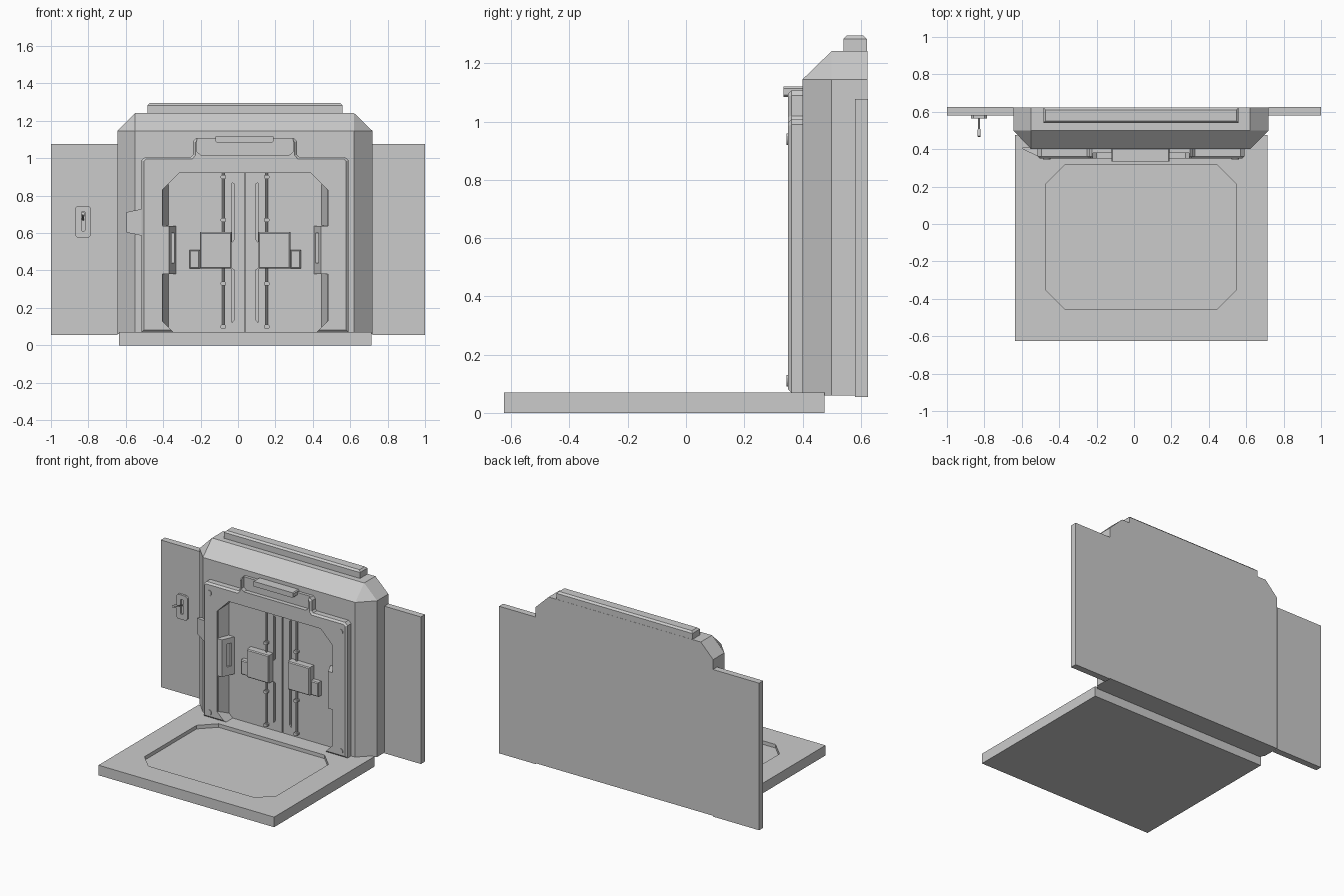
import bpy, bmesh, math
from mathutils import Vector

if "Cube" in bpy.data.objects:
    bpy.data.objects.remove(bpy.data.objects["Cube"])

C = 0.0375  # centre line of the doorway


def finish(name, bm):
    bmesh.ops.recalc_face_normals(bm, faces=bm.faces[:])
    me = bpy.data.meshes.new(name)
    bm.to_mesh(me)
    bm.free()
    ob = bpy.data.objects.new(name, me)
    bpy.context.collection.objects.link(ob)
    return ob


def prism(name, pts, a, b, axis='y', bevel=0.0, cap='a'):
    """Extrude a 2D outline along y or z; optionally chamfer one cap."""
    bm = bmesh.new()
    put = (lambda p, t: (p[0], t, p[1])) if axis == 'y' else (lambda p, t: (p[0], p[1], t))
    va = [bm.verts.new(put(p, a)) for p in pts]
    vb = [bm.verts.new(put(p, b)) for p in pts]
    fa, fb = bm.faces.new(va), bm.faces.new(vb)
    for i in range(len(pts)):
        j = (i + 1) % len(pts)
        bm.faces.new((va[i], va[j], vb[j], vb[i]))
    bmesh.ops.recalc_face_normals(bm, faces=bm.faces[:])
    if bevel:
        face = fa if cap == 'a' else fb
        bmesh.ops.bevel(bm, geom=list(face.edges), offset=bevel, segments=1,
                        affect='EDGES', profile=0.5)
    return finish(name, bm)


def rect(x0, x1, y0, y1, c=0.0):
    if not c:
        return [(x0, y0), (x1, y0), (x1, y1), (x0, y1)]
    return [(x0 + c, y0), (x1 - c, y0), (x1, y0 + c), (x1, y1 - c),
            (x1 - c, y1), (x0 + c, y1), (x0, y1 - c), (x0, y0 + c)]


def side(pts, s):
    """Offsets from the doorway centre line to x positions on side s."""
    return [(C + s * d, q) for d, q in pts]


def cut(ob, cutter):
    m = ob.modifiers.new("cut", 'BOOLEAN')
    m.operation, m.solver, m.object = 'DIFFERENCE', 'EXACT', cutter
    bpy.context.view_layer.objects.active = ob
    bpy.ops.object.modifier_apply(modifier=m.name)
    bpy.data.objects.remove(cutter)


def rod(name, p, q, r, n=12):
    p, q = Vector(p), Vector(q)
    bm = bmesh.new()
    bmesh.ops.create_cone(bm, cap_ends=True, segments=n, radius1=r, radius2=r, depth=(q - p).length)
    ob = finish(name, bm)
    rot = Vector((0, 0, 1)).rotation_difference((q - p).normalized()).to_matrix().to_4x4()
    rot.translation = (p + q) / 2
    ob.data.transform(rot)
    bpy.context.view_layer.objects.active = ob
    ob.select_set(True)
    bpy.ops.object.shade_smooth_by_angle(angle=math.radians(40))
    ob.select_set(False)
    return ob


def opening(y0, y1, z0):
    return prism("opening_cutter", [
        (-0.335, z0), (0.41, z0), (0.42, 0.07), (0.48, 0.13), (0.48, 0.83), (0.39, 0.92),
        (-0.315, 0.92), (-0.405, 0.83), (-0.405, 0.13), (-0.345, 0.07)], y0, y1)


# Floor slab with shallow octagonal recess
floor = prism("floor_slab", rect(-0.635, 0.715, -0.625, 0.475), 0, 0.07, 'z')
cut(floor, prism("floor_cutter", rect(-0.47, 0.545, -0.455, 0.315, 0.10), 0.045, 0.1, 'z'))

# Wall wings either side
prism("left_wall", rect(-1, -0.645, 0.055, 1.077), 0.58, 0.625)
prism("right_wall", rect(0.72, 1, 0.055, 1.077), 0.58, 0.625)

# Main door surround: chamfered hull, then the doorway is cut out
bm = bmesh.new()
outer = [(-0.645, 0.06), (-0.645, 1.145), (-0.55, 1.242), (0.62, 1.242), (0.72, 1.145), (0.72, 0.06)]
for y in (0.5, 0.623):
    for x, z in outer:
        bm.verts.new((x, y, z))
for x in (-0.55, 0.62):
    for z in (0.06, 1.145):
        bm.verts.new((x, 0.40, z))
bmesh.ops.convex_hull(bm, input=bm.verts[:])
bmesh.ops.dissolve_limit(bm, angle_limit=0.01, verts=bm.verts[:], edges=bm.edges[:])
surround = finish("door_surround", bm)
cut(surround, opening(0.30, 0.465, 0.065))
prism("top_trim", rect(-0.485, 0.56, 0.54, 0.622), 1.235, 1.295, 'z', 0.012, 'b')

# Raised front plate with a stepped top
plate = prism("front_plate", [
    (-0.515, 0.07), (-0.515, 0.99), (-0.495, 1.008), (-0.25, 1.008), (-0.24, 1.02), (-0.24, 1.09),
    (-0.225, 1.107), (0.30, 1.107), (0.315, 1.09), (0.315, 1.02), (0.325, 1.008), (0.57, 1.008),
    (0.59, 0.99), (0.59, 0.07)], 0.35, 0.405, bevel=0.012)
cut(plate, opening(0.30, 0.45, 0.03))
cut(plate, prism("tray_cutter", [(-0.22, 1.15), (-0.22, 1.035), (-0.20, 1.018), (0.275, 1.018),
                                 (0.295, 1.035), (0.295, 1.15)], 0.3, 0.38))
prism("top_cap", rect(-0.12, 0.19, 1.085, 1.12, 0.006), 0.335, 0.402)

# Wedge tab on the left of the plate
tab = prism("left_tab", [(-0.595, 0.41), (-0.595, 0.40), (-0.51, 0.36), (-0.51, 0.41)], 0.585, 0.73, 'z')
for v in tab.data.vertices:
    if v.co.x < -0.55:
        v.co.z += 0.018 if v.co.z < 0.65 else -0.018

# Mirrored doorway parts
for s, tag in ((-1, "left"), (1, "right")):
    # Door leaf with slits
    leaf = prism(tag + "_door_leaf", side(rect(0.003, 0.44, 0.07, 0.92), s), 0.435, 0.47)
    for z0, z1 in ((0.55, 0.87), (0.12, 0.41)):
        slit = [(0.055, z0 + 0.02), (0.055, z1 - 0.01), (0.07, z1), (0.07, z0)]
        cut(leaf, prism("slit_cutter", side(slit, s), 0.42, 0.452))

    # Sliding rail with collars
    x = C + s * 0.116
    rod(tag + "_rail", (x, 0.425, 0.09), (x, 0.425, 0.92), 0.007, 8)
    for z in (0.10, 0.33, 0.67, 0.90):
        prism(tag + "_rail_collar", side(rect(0.102, 0.13, z - 0.01, z + 0.01, 0.004), s), 0.41, 0.44)

    # Lock boxes
    prism(tag + "_lock_box", side(rect(0.072, 0.242, 0.41, 0.605), s), 0.385, 0.44, bevel=0.006)
    prism(tag + "_lock_box_small", side(rect(0.242, 0.298, 0.41, 0.51), s), 0.40, 0.44, bevel=0.006)

    # Sloped jamb strips and the clasp between them
    jamb = [(0.446, 0.36), (0.441, 0.36), (0.4075, 0.44), (0.446, 0.44)]
    for z0, z1 in ((0.64, 0.86), (0.07, 0.38)):
        prism(tag + "_jamb_strip", side(jamb, s), z0, z1, 'z')
    clasp = prism(tag + "_clasp", side([(0.446, 0.352), (0.4075, 0.352), (0.3675, 0.44),
                                        (0.446, 0.44)], s), 0.38, 0.638, 'z')
    cut(clasp, prism("clasp_cutter", side([(0.35, 0.413), (0.365, 0.381), (0.407, 0.387),
                                           (0.392, 0.419)], s), 0.44, 0.60, 'z'))

    # Corner bolts
    for z in (0.11, 0.94):
        xb = C + s * 0.505
        rod(tag + "_bolt", (xb, 0.345, z), (xb, 0.355, z), 0.02, 12)

# Control panel with slot and lever on the left wall
panel = prism("control_panel", rect(-0.872, -0.785, 0.575, 0.745, 0.014), 0.565, 0.585)
cut(panel, prism("slot_cutter", rect(-0.838, -0.818, 0.612, 0.715, 0.004), 0.55, 0.577))
rod("lever_stem", (-0.828, 0.58, 0.67), (-0.828, 0.485, 0.70), 0.005, 8)
rod("lever_grip", (-0.828, 0.505, 0.694), (-0.828, 0.468, 0.705), 0.009, 10)
